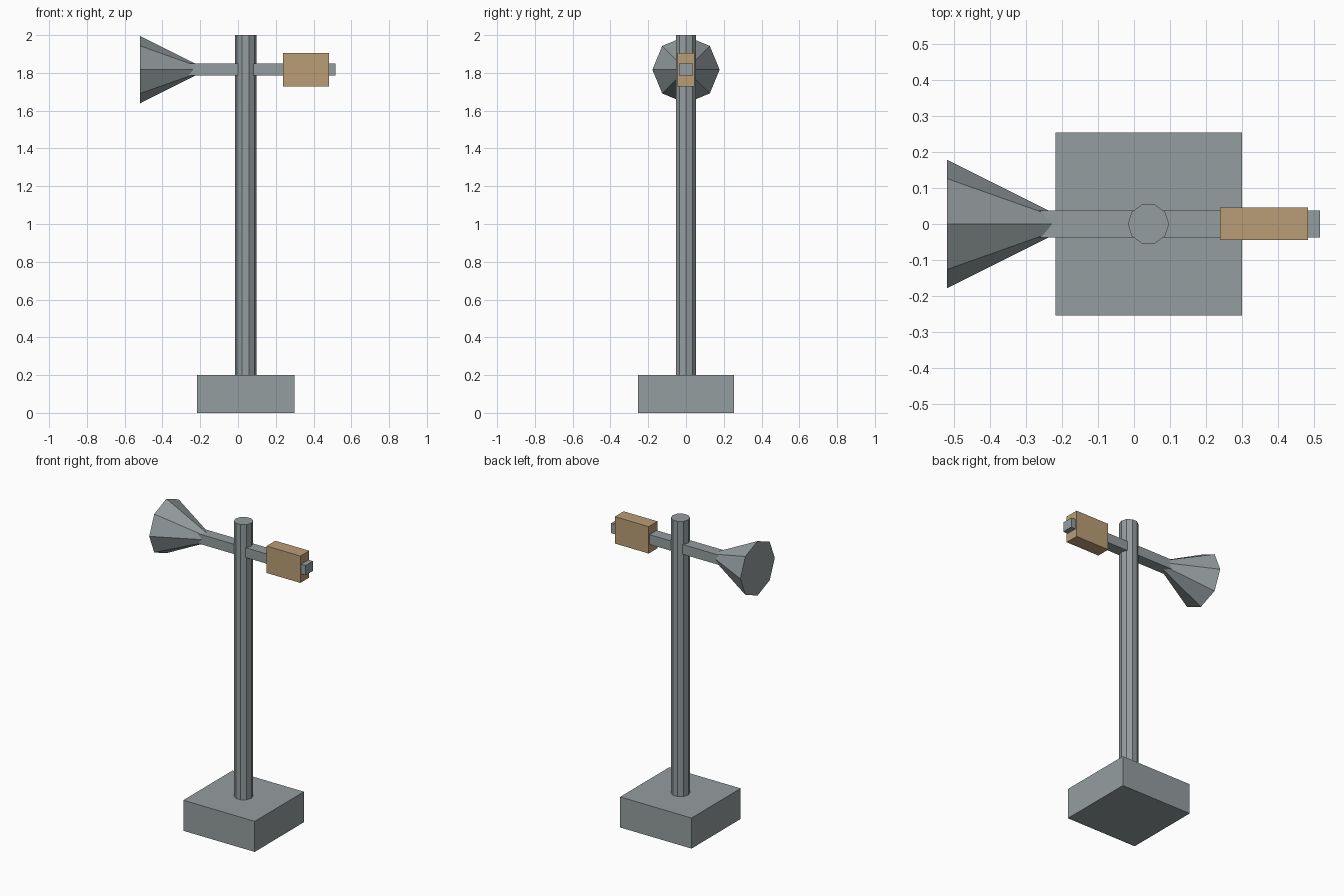
import bpy, math
from mathutils import Matrix

if "Cube" in bpy.data.objects:
    bpy.data.objects.remove(bpy.data.objects["Cube"])


def material(name, rgb):
    m = bpy.data.materials.new(name)
    m.diffuse_color = (*rgb, 1.0)
    m.use_nodes = True
    m.node_tree.nodes["Principled BSDF"].inputs["Base Color"].default_value = m.diffuse_color
    return m


grey = material("steel grey", (0.30, 0.34, 0.35))
tan = material("tan wood", (0.49, 0.34, 0.18))


def box(name, x, y, z, mat):
    """Box from (min, max) ranges on each axis."""
    bpy.ops.mesh.primitive_cube_add(size=1)
    ob = bpy.context.object
    ob.name = name
    c = [(a + b) / 2 for a, b in (x, y, z)]
    s = [b - a for a, b in (x, y, z)]
    ob.data.transform(Matrix.Translation(c) @ Matrix.Diagonal((*s, 1)))
    ob.data.materials.append(mat)
    return ob


ARM_Z = 1.817

# Square base block
box("base", (-0.218, 0.299), (-0.254, 0.254), (0, 0.2), grey)

# Ten-sided post, corners on the x axis
bpy.ops.mesh.primitive_cylinder_add(vertices=10, radius=0.057, depth=1.85)
post = bpy.context.object
post.name = "post"
post.data.transform(Matrix.Translation((0.04, 0, 1.075)) @ Matrix.Rotation(math.pi / 2, 4, 'Z'))
post.data.materials.append(grey)

# Horizontal arm through the post
box("arm", (-0.29, 0.516), (-0.037, 0.037), (ARM_Z - 0.032, ARM_Z + 0.032), grey)

# Tan block on the arm
box("counterweight", (0.238, 0.483), (-0.045, 0.046), (ARM_Z - 0.088, ARM_Z + 0.088), tan)

# Eight-sided closed cone, wide end facing -x
bpy.ops.mesh.primitive_cone_add(vertices=8, radius1=0.178, radius2=0, depth=0.355)
cone = bpy.context.object
cone.name = "cone"
cone.data.transform(Matrix.Translation((-0.518 + 0.355 / 2, 0, ARM_Z)) @ Matrix.Rotation(math.pi / 2, 4, 'Y'))
cone.data.materials.append(grey)
